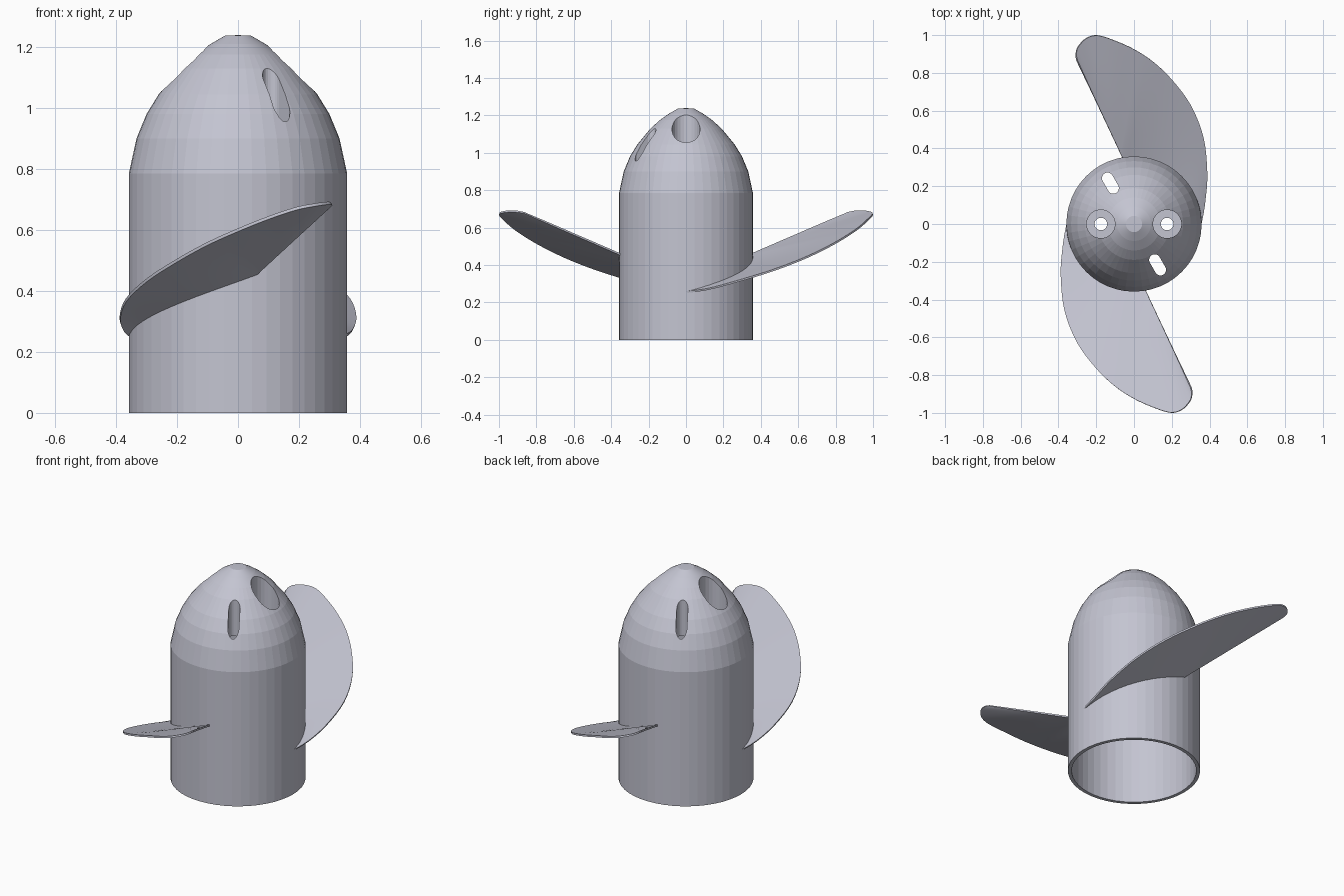
import bpy, bmesh, math
from mathutils import Vector

old = bpy.data.objects.get("Cube")
if old:
    bpy.data.objects.remove(old, do_unlink=True)

COLOUR = (0.55, 0.555, 0.64, 1)
grey = bpy.data.materials.new("pale_blue_grey")
grey.use_nodes = True
grey.diffuse_color = COLOUR
grey.node_tree.nodes["Principled BSDF"].inputs["Base Color"].default_value = COLOUR


def make_object(name, bm):
    bmesh.ops.recalc_face_normals(bm, faces=bm.faces)
    mesh = bpy.data.meshes.new(name)
    bm.to_mesh(mesh)
    bm.free()
    mesh.materials.append(grey)
    obj = bpy.data.objects.new(name, mesh)
    bpy.context.collection.objects.link(obj)
    return obj


def apply_modifier(obj, mod):
    bpy.context.view_layer.objects.active = obj
    bpy.ops.object.modifier_apply(modifier=mod.name)


def prism(outline, low, high):
    bm = bmesh.new()
    base = bm.faces.new([bm.verts.new((x, y, low)) for x, y in outline])
    ext = bmesh.ops.extrude_face_region(bm, geom=[base])
    for v in ext["geom"]:
        if isinstance(v, bmesh.types.BMVert):
            v.co.z = high
    return make_object("cutter", bm)


def capsule(a, b, radius, steps=12):
    """Outline of two half circles round the ends of the line a-b."""
    heading = math.atan2(b[1] - a[1], b[0] - a[0])
    points = []
    for centre, turn in ((b, -math.pi / 2), (a, math.pi / 2)):
        for i in range(steps):
            t = heading + turn + math.pi * (i + 0.5) / steps
            points.append((centre[0] + radius * math.cos(t), centre[1] + radius * math.sin(t)))
    return points


# Hollow spinner: straight sleeve with a rounded nose
RADIUS = 0.358
profile = [(0, 1.239), (0.043, 1.237), (0.09, 1.21), (0.14, 1.175), (0.19, 1.13),
           (0.26, 1.045), (0.30, 0.98), (0.333, 0.90), (RADIUS, 0.785), (RADIUS, 0),
           (0.338, 0), (0.338, 0.785), (0.27, 0.92), (0, 0.92)]
bm = bmesh.new()
ring = [bm.verts.new((r, 0, z)) for r, z in profile]
edges = [bm.edges.new(pair) for pair in zip(ring, ring[1:])]
bmesh.ops.spin(bm, geom=ring + edges, cent=(0, 0, 0), axis=(0, 0, 1),
               angle=math.tau, steps=48, use_duplicate=False)
bmesh.ops.remove_doubles(bm, verts=bm.verts, dist=0.0005)
spinner = make_object("hollow_spinner", bm)

# Counterbored screw holes and slanted slots, paired across the axis
cutters = []
for side in (1, -1):
    hole = (side * 0.175, 0)
    rim = (side * 0.176, 0)
    cutters.append(prism(capsule(hole, rim, 0.075), 0.98, 1.4))
    cutters.append(prism(capsule(hole, rim, 0.033), 0.7, 1.3))
    ends = [(side * r * 0.5, -side * r * 0.866) for r in (0.22, 0.28)]
    cutters.append(prism(capsule(*ends, 0.03), 0.7, 1.4))
for cutter in cutters:
    cutter.hide_render = True
    mod = spinner.modifiers.new("cut", "BOOLEAN")
    mod.operation = "DIFFERENCE"
    mod.solver = "EXACT"
    mod.object = cutter
    apply_modifier(spinner, mod)
    bpy.data.objects.remove(cutter, do_unlink=True)

bpy.ops.object.select_all(action="DESELECT")
spinner.select_set(True)
bpy.context.view_layer.objects.active = spinner
bpy.ops.object.shade_smooth_by_angle(angle=math.radians(5))

# Blade rails: swept outer edge, and hub arc followed by the straight edge
OUTER = [Vector(p) for p in (
    (-0.357, 0.0, 0.255), (-0.376, -0.12, 0.272), (-0.387, -0.27, 0.312),
    (-0.367, -0.46, 0.37), (-0.30, -0.63, 0.435), (-0.20, -0.765, 0.50),
    (-0.10, -0.86, 0.555), (0.0, -0.925, 0.60), (0.10, -0.97, 0.64),
    (0.19, -0.998, 0.67), (0.25, -0.985, 0.682), (0.295, -0.94, 0.688),
    (0.307, -0.90, 0.686), (0.302, -0.865, 0.68))]
CORNER = Vector((0.062, -0.352, 0.458))


def outer_rail(t):
    s = t * (len(OUTER) - 1)
    i = min(int(s), len(OUTER) - 2)
    f = s - i
    a, b, c, d = (OUTER[min(max(k, 0), len(OUTER) - 1)] for k in range(i - 1, i + 3))
    return b + 0.5 * f * (c - a + f * (2 * a - 5 * b + 4 * c - d + f * (3 * (b - c) + d - a)))


def inner_rail(t):
    split = 0.5
    if t < split:
        f = t / split
        angle = math.radians(181 + 99 * f)
        return Vector((0.357 * math.cos(angle), 0.357 * math.sin(angle),
                       0.255 + 0.203 * f ** 1.1))
    return CORNER.lerp(OUTER[-1], (t - split) / (1 - split))


def make_blade(name, sign):
    steps, across = 52, 4
    bm = bmesh.new()
    rows = []
    for i in range(steps):
        t = i / steps
        a, b = inner_rail(t), outer_rail(t)
        row = []
        for j in range(across + 1):
            p = a.lerp(b, j / across)
            row.append(bm.verts.new((sign * p.x, sign * p.y, p.z)))
        rows.append(row)
    end = OUTER[-1]
    tip = bm.verts.new((sign * end.x, sign * end.y, end.z))
    for low, high in zip(rows, rows[1:]):
        for j in range(across):
            bm.faces.new((low[j], low[j + 1], high[j + 1], high[j]))
    for j in range(across):
        bm.faces.new((rows[-1][j], rows[-1][j + 1], tip))
    bmesh.ops.remove_doubles(bm, verts=bm.verts, dist=0.0005)
    blade = make_object(name, bm)
    mod = blade.modifiers.new("thickness", "SOLIDIFY")
    mod.thickness = 0.01
    mod.offset = 0
    apply_modifier(blade, mod)
    bpy.ops.object.select_all(action="DESELECT")
    blade.select_set(True)
    bpy.ops.object.shade_smooth_by_angle(angle=math.radians(30))


make_blade("front_blade", 1)
make_blade("back_blade", -1)
